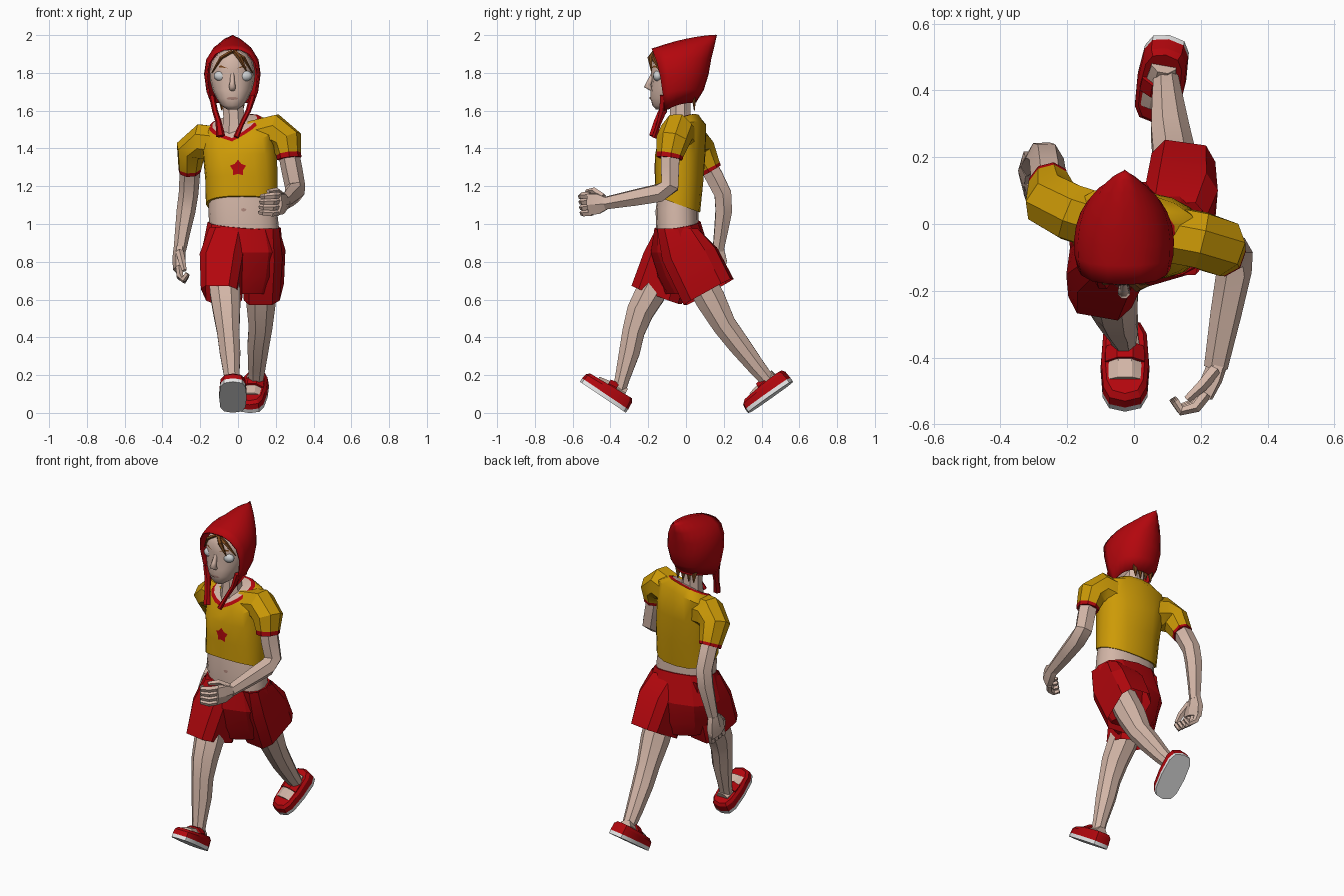
import bpy, bmesh, math
from math import sin, cos, pi, radians
from mathutils import Vector as V, Matrix
from mathutils.bvhtree import BVHTree

cube = bpy.data.objects.get("Cube")
if cube:
    bpy.data.objects.remove(cube)

COLORS = {"skin": (.65, .465, .385), "yellow": (.61, .325, .002), "red": (.45, .002, .004),
          "sole_grey": (.8, .8, .8), "eye_white": (.62, .64, .65),
          "hair_brown": (.2, .065, .012), "lip": (.4, .23, .19)}
MATS = {}
for name, rgb in COLORS.items():
    m = bpy.data.materials.new(name)
    m.use_nodes = True
    m.diffuse_color = (*rgb, 1)
    m.node_tree.nodes["Principled BSDF"].inputs["Base Color"].default_value = (*rgb, 1)
    MATS[name] = m


def make(name, bm, mats, angle=30, normals=True):
    if normals:
        bmesh.ops.recalc_face_normals(bm, faces=bm.faces)
    me = bpy.data.meshes.new(name)
    bm.to_mesh(me)
    bm.free()
    for m in mats:
        me.materials.append(MATS[m])
    ob = bpy.data.objects.new(name, me)
    bpy.context.collection.objects.link(ob)
    bpy.ops.object.select_all(action='DESELECT')
    ob.select_set(True)
    bpy.context.view_layer.objects.active = ob
    bpy.ops.object.shade_smooth_by_angle(angle=radians(angle))
    return ob


def loft(name, rings, mat, special={}, angle=30, matrix=None, closed=True, caps=True):
    """Skin a list of rings; special maps a band index, 'start' or 'end' to a colour."""
    mats = [mat] + sorted(set(special.values()) - {mat})
    bm = bmesh.new()
    rows = [[bm.verts.new(p) for p in r] for r in rings]
    n = len(rows[0])
    for b, (r, s) in enumerate(zip(rows, rows[1:])):
        for i in range(n if closed else n - 1):
            j = (i + 1) % n
            bm.faces.new((r[i], r[j], s[j], s[i])).material_index = mats.index(special.get(b, mat))
    if closed and caps:
        for key, r in (("start", rows[0]), ("end", rows[-1])):
            bm.faces.new(r).material_index = mats.index(special.get(key, mat))
    if matrix:
        bm.transform(matrix)
    return make(name, bm, mats, angle)


def ring(c, rx, ry, n=16, p=2.4, yaw=0, slope=0, roll=0, vee=0):
    """Horizontal rounded-box ring, optionally tilted, with a V dip in front."""
    pts = []
    for i in range(n):
        a = 2 * pi * (i + .5 * (n == 8)) / n
        x = math.copysign(abs(sin(a)) ** (2 / p), sin(a)) * rx
        y = -math.copysign(abs(cos(a)) ** (2 / p), cos(a)) * ry
        dip = vee * max(0, 1 - abs(x) / rx) if y < 0 else 0
        w = radians(yaw)
        pts.append(V(c) + V((x * cos(w) - y * sin(w), x * sin(w) + y * cos(w),
                             slope * y + roll * x - dip)))
    return pts


def tube(name, path, mat, n=8, ref=(0, 1, 0), special={}, angle=30, matrix=None):
    """Limb through (x, y, z, radius along ref, other radius) points."""
    pos, u, rings = [V(p[:3]) for p in path], V(ref), []
    for i, p in enumerate(path):
        t = (pos[min(i + 1, len(pos) - 1)] - pos[max(i - 1, 0)]).normalized()
        u = (u - t * t.dot(u)).normalized()
        w = t.cross(u)
        rings.append([pos[i] + u * cos(a) * p[3] + w * sin(a) * p[-1]
                      for a in (2 * pi * (k + .5) / n for k in range(n))])
    return loft(name, rings, mat, special, angle, matrix)


def decal(name, outline, mat, target):
    """Thin painted patch laid on the front of the target."""
    me = target.data
    tree = BVHTree.FromPolygons([v.co for v in me.vertices], [p.vertices[:] for p in me.polygons])
    bm = bmesh.new()
    mid = sum((V(o) for o in outline), V((0, 0))) / len(outline)
    vs = []
    for x, z in [mid] + outline:
        hit = tree.ray_cast(V((x, -2, z)), V((0, 1, 0)))[0]
        vs.append(bm.verts.new((x, (hit.y if hit else -.15) - .005, z)))
    for i in range(1, len(vs)):
        bm.faces.new((vs[0], vs[i], vs[i % (len(vs) - 1) + 1]))
    make(name, bm, [mat], normals=False)


def oval(x, z, rx, rz, n=8, inner=1):
    return [(x + rx * sin(2 * pi * i / n) * (inner if i % 2 else 1),
             z + rz * cos(2 * pi * i / n) * (inner if i % 2 else 1)) for i in range(n)]


# Shirt with red collar, and the bare waist
shirt = loft("shirt", [
    ring((.02, -.045, 1.105), .19, .12, slope=-.37),
    ring((.018, -.036, 1.24), .192, .128, yaw=-4, slope=-.1),
    ring((.01, -.03, 1.37), .198, .13, yaw=-8),
    ring((.005, -.022, 1.485), .2, .118, yaw=-14, slope=.45, roll=.1, vee=.03),
    ring((-.015, -.026, 1.535), .14, .095, yaw=-10, slope=.45, roll=.12, vee=.055),
    ring((-.018, -.027, 1.542), .12, .078, yaw=-10, slope=.45, roll=.12, vee=.052)],
    "yellow", {4: "red", "end": "skin"}, 40)
waist = loft("waist", [ring((.035, -.045, .95), .185, .112), ring((.025, -.048, 1.07), .182, .113),
                       ring((.018, -.045, 1.2), .172, .1)], "skin", angle=40)
decal("chest_star", oval(0, 1.295, .045, .045, 10, .65), "red", shirt)
decal("navel", oval(.03, 1.075, .014, .009), "lip", waist)

# Sleeves with red cuffs, and arms
tube("left_sleeve", [(.08, -.025, 1.455, .09, .1), (.2, -.048, 1.487, .09, .1),
                     (.258, -.07, 1.44, .09, .085), (.268, -.085, 1.37, .073, .066),
                     (.271, -.088, 1.347, .071, .064)],
     "yellow", special={3: "red", "end": "red"})
tube("right_sleeve", [(-.08, .0, 1.42, .09, .1), (-.19, .035, 1.435, .09, .1),
                      (-.25, .07, 1.395, .088, .08), (-.255, .12, 1.297, .068, .06),
                      (-.256, .13, 1.28, .066, .058)],
     "yellow", special={3: "red", "end": "red"})
tube("left_arm", [(.26, -.08, 1.42, .055), (.283, -.085, 1.3, .056), (.302, -.085, 1.2, .054),
                  (.3, -.14, 1.165, .053), (.275, -.27, 1.14, .047), (.245, -.43, 1.11, .036)],
     "skin", 6)
tube("right_arm", [(-.25, .09, 1.36, .055), (-.256, .15, 1.25, .054), (-.262, .195, 1.16, .052),
                   (-.275, .2, 1.07, .05), (-.293, .185, .96, .041), (-.308, .17, .86, .033)],
     "skin", 6)


def hand(side, wrist, fwd, spread, curl, k):
    """Palm, four curled fingers and a thumb."""
    w, f, s, c = V(wrist), V(fwd).normalized() * k, V(spread) * k, V(curl) * k
    def at(a, b, d, r, q):
        return (*(w + f * a + s * b + c * d), r * k, q * k)
    tube(side + "_palm", [at(-.01, 0, 0, .028, .026), at(.04, 0, 0, .055, .028),
                          at(.09, 0, .005, .058, .025)], "skin", 6, spread)
    for i in range(4):
        b = (i - 1.5) * .028
        tube(f"{side}_finger_{i + 1}", [at(.08, b, .005, .016, .015), at(.12, b, .02, .016, .015),
             at(.135, b * .92, .055, .014, .013), at(.11, b * .88, .082, .011, .011)],
             "skin", 5, spread)
    tube(side + "_thumb", [at(.015, -.03, .005, .018, .018), at(.06, -.062, .03, .016, .016),
                           at(.1, -.06, .055, .011, .011)], "skin", 5, spread)


hand("left", (.25, -.42, 1.11), (-.35, -.93, -.05), (-.1, .1, -1), (-.95, .1, 0), 1.12)
hand("right", (-.31, .17, .865), (-.06, -.2, -.95), (0, 1, -.1), (.5, -.5, 0), 1.22)

# Shorts: hips filling the middle, and two flared open legs
loft("shorts_hips", [ring((.033, -.045, .995), .194, .122, 12, slope=.15, roll=-.08),
                     ring((.022, -.03, .85), .218, .158, 12, yaw=8),
                     ring((.02, -.02, .72), .18, .13, 12, yaw=15),
                     ring((.025, -.015, .63), .13, .09, 12, yaw=25)], "red", angle=20)
loft("shorts_right_leg", [ring((-.055, -.045, .985), .1, .112, 8, 4),
                          ring((-.077, -.085, .83), .12, .135, 8, 4, -8, slope=-.15),
                          ring((-.088, -.155, .625), .1, .13, 8, 4, -10, slope=-.38)],
     "red", angle=20, caps=False)
loft("shorts_left_leg", [ring((.122, -.045, .975), .1, .112, 8, 4),
                         ring((.135, .02, .84), .113, .145, 8, 4, -5, slope=.25),
                         ring((.137, .12, .64), .1, .13, 8, 4, -8, slope=.55)],
     "red", angle=20, caps=False)

# Legs
tube("right_leg", [(-.08, -.1, .8, .085), (-.068, -.19, .63, .086), (-.06, -.243, .535, .077),
                   (-.052, -.278, .43, .064), (-.042, -.3, .32, .059), (-.032, -.338, .18, .042),
                   (-.028, -.36, .1, .038)], "skin")
tube("left_leg", [(.125, .05, .75, .085), (.122, .13, .6, .085), (.12, .203, .465, .068),
                  (.108, .278, .365, .062), (.1, .368, .25, .05), (.095, .435, .17, .04),
                  (.09, .465, .12, .036)], "skin")

# Strapped shoes, built flat with the toe towards -y and then pitched
for side, at, pitch, yaw in (("right", (-.027, -.44, .083), -34, 0),
                             ("left", (.085, .447, .083), 35, -10)):
    M = (Matrix.Translation(at) @ Matrix.Rotation(radians(yaw), 4, 'Z')
         @ Matrix.Rotation(radians(pitch), 4, 'X'))
    loft(side + "_sole", [ring((0, 0, z), .073, .147, 12, 3.2) for z in (0, .022)],
         "sole_grey", matrix=M)
    loft(side + "_shoe", [ring((0, 0, .022), .073, .147, 12, 3.2),
                          ring((0, 0, .058), .071, .143, 12, 3.2, slope=.05),
                          ring((0, .002, .074), .06, .128, 12, 3, slope=.06)], "red", matrix=M)
    tube(side + "_foot", [(0, .09, .07, .04, .045), (0, .02, .062, .05, .04),
                          (0, -.075, .058, .056, .024)], "skin", 8, (1, 0, 0), matrix=M)
    tube(side + "_strap", [(0, .035, .064, .062, .05), (0, -.015, .06, .064, .044)],
         "red", 8, (1, 0, 0), matrix=M)

# Neck and head
CX = -.03
tube("neck", [(-.02, -.03, 1.45, .075), (-.022, -.03, 1.56, .06), (CX, -.03, 1.7, .058)], "skin")
PROFILE = [(1.607, -.16, -.09, .028), (1.628, -.178, -.05, .06), (1.665, -.188, .02, .084),
           (1.71, -.187, .05, .106), (1.76, -.182, .08, .118), (1.81, -.185, .09, .12),
           (1.86, -.183, .09, .11), (1.905, -.16, .08, .075), (1.925, -.12, .05, .03)]
head = loft("head", [ring((CX, (f + b) / 2, z), w, (b - f) / 2, 16, 2.2) for z, f, b, w in PROFILE],
            "skin", angle=60)
tube("nose", [(CX, -.174, 1.795, .012, .01), (CX, -.194, 1.75, .015, .014),
              (CX, -.205, 1.73, .02, .019), (CX, -.182, 1.712, .01, .016)], "skin", 8, angle=80)
decal("mouth", oval(CX, 1.665, .032, .008), "lip", head)
for side, s in (("right", -1), ("left", 1)):
    bm = bmesh.new()
    bmesh.ops.create_uvsphere(bm, u_segments=12, v_segments=8, radius=1)
    bm.transform(Matrix.Translation((CX + .004 + s * .064, -.15, 1.784))
                 @ Matrix.Diagonal((.038, .025, .028, 1)))
    make(side + "_eye", bm, ["eye_white"], 60)
    decal(side + "_brow", [(CX + s * x, z) for x, z in ((.025, 1.824), (.06, 1.84), (.1, 1.822),
                           (.06, 1.831))][::s], "hair_brown", head)
    tube(side + "_fringe", [(CX, -.165, 1.915, .014, .01), (CX + s * .06, -.168, 1.88, .015, .01),
                            (CX + s * .108, -.135, 1.8, .003)], "hair_brown", 5)
    for k in (.02, .055):
        tube(f"{side}_nape_lock_{k}", [(CX + s * k, .04, 1.68, .025, .012),
             (CX + s * k, .045, 1.6, .003)], "hair_brown", 5, (1, 0, 0))
tube("loose_lock", [(CX + .01, -.165, 1.915, .012), (CX + .04, -.19, 1.88, .014),
                    (CX + .075, -.183, 1.81, .003)], "hair_brown", 5)

# Pointed hood: arcs from rim to rim, (half width, rim y, rim z, back y, back z)
HOOD = [(0, -.18, 1.925, .16, 2), (.05, -.178, 1.922, .156, 1.985), (.1, -.17, 1.9, .146, 1.94),
        (.135, -.152, 1.85, .13, 1.875), (.146, -.135, 1.78, .115, 1.79),
        (.134, -.122, 1.69, .09, 1.71), (.102, -.115, 1.6, .05, 1.645)]
rows = []
for w, fy, fz, by, bz in HOOD:
    row = []
    for i in range(17):
        a = radians(-115 + 230 * i / 16)
        t = (cos(a) + .42) / 1.42
        x = math.copysign(abs(sin(a)) ** .85, sin(a))
        row.append((CX + w * x, fy + (by - fy) * t, fz + (bz - fz) * t + .012 * sin(pi * t)))
    rows.append(row)
hood = loft("hood", rows, "red", angle=60, closed=False)
weld = hood.modifiers.new("weld_ridge", 'WELD')
weld.merge_threshold = .001
shell = hood.modifiers.new("cloth", 'SOLIDIFY')
shell.thickness = .008
shell.offset = 0

# Hood ties hanging on the chest
tube("right_tie", [(-.138, -.115, 1.68, .025, .016), (-.122, -.122, 1.6, .025, .015),
                   (-.103, -.155, 1.54, .018, .016), (-.092, -.176, 1.465, .022, .024)], "red", 6)
tube("left_tie", [(.078, -.115, 1.68, .025, .016), (.055, -.122, 1.6, .022, .014),
                  (.02, -.145, 1.53, .013, .012), (-.01, -.168, 1.46, .015, .015)], "red", 6)
